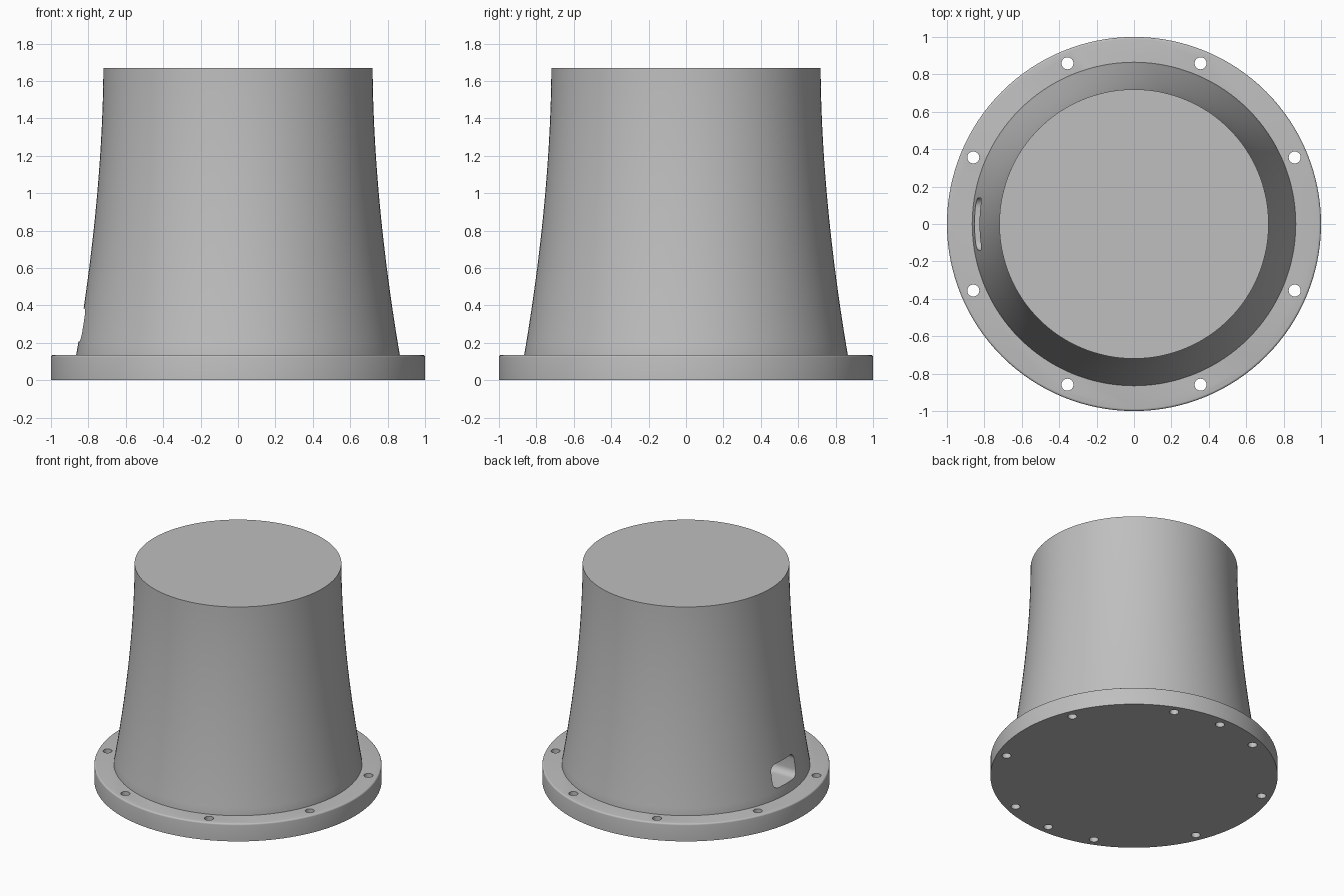
import bpy, bmesh, math
from mathutils import Matrix

if "Cube" in bpy.data.objects:
    bpy.data.objects.remove(bpy.data.objects["Cube"])

SEGMENTS = 128
FLANGE_TOP, TOP = 0.135, 1.67

grey = bpy.data.materials.new("plain_grey")
grey.use_nodes = True
colour = (0.52, 0.52, 0.52, 1)
grey.diffuse_color = colour
grey.node_tree.nodes["Principled BSDF"].inputs["Base Color"].default_value = colour


def add_object(name, bm):
    bmesh.ops.recalc_face_normals(bm, faces=bm.faces)
    mesh = bpy.data.meshes.new(name)
    bm.to_mesh(mesh)
    bm.free()
    mesh.materials.append(grey)
    obj = bpy.data.objects.new(name, mesh)
    bpy.context.collection.objects.link(obj)
    return obj


def turned(name, profile):
    """Solid of revolution with flat caps from (radius, height) points."""
    bm = bmesh.new()
    rings = []
    for r, z in profile:
        rings.append([bm.verts.new((r * math.cos(a), r * math.sin(a), z))
                      for a in (math.tau * i / SEGMENTS for i in range(SEGMENTS))])
    for low, high in zip(rings, rings[1:]):
        for i in range(SEGMENTS):
            j = (i + 1) % SEGMENTS
            bm.faces.new((low[i], low[j], high[j], high[i]))
    bm.faces.new(rings[0][::-1])
    bm.faces.new(rings[-1])
    return add_object(name, bm)


def cut(target, cutter):
    mod = target.modifiers.new("cut", 'BOOLEAN')
    mod.object = cutter
    mod.solver = 'EXACT'
    bpy.context.view_layer.objects.active = target
    bpy.ops.object.modifier_apply(modifier=mod.name)
    bpy.data.objects.remove(cutter)


def smooth(obj):
    bpy.ops.object.select_all(action='DESELECT')
    obj.select_set(True)
    bpy.context.view_layer.objects.active = obj
    bpy.ops.object.shade_smooth_by_angle(angle=math.radians(25))


# Flange disc with a small rounded upper edge
edge = 0.012
arc = [(1 - edge + edge * math.cos(a), FLANGE_TOP - edge + edge * math.sin(a))
       for a in (math.pi / 2 * i / 4 for i in range(5))]
flange = turned("base_flange", [(1, 0)] + arc)

# Eight through holes, and two blind holes in the underside
holes = bmesh.new()
spots = [(22.5 + 45 * i, -0.1, 0.3) for i in range(8)]
spots += [(angle, -0.1, 0.09) for angle in (90, 270)]
for angle, low, high in spots:
    a = math.radians(angle)
    place = Matrix.Translation((0.93 * math.cos(a), 0.93 * math.sin(a), (low + high) / 2))
    bmesh.ops.create_cone(holes, cap_ends=True, segments=32, radius1=0.032,
                          radius2=0.032, depth=high - low, matrix=place)
cut(flange, add_object("hole_cutter", holes))
smooth(flange)

# Column that flares gently toward the flange
steps = 28
height = TOP - FLANGE_TOP
column_profile = [(0.865, 0.1)]
for i in range(steps + 1):
    t = 1 - i / steps
    column_profile.append((0.72 + 0.145 * t ** 1.8, TOP - height * t))
column = turned("tapered_column", column_profile)

# Rounded cable slot low on one side
slot = bmesh.new()
bmesh.ops.create_cube(slot, size=1, matrix=Matrix.Translation((-0.75, 0, 0.295))
                      @ Matrix.Diagonal((0.6, 0.28, 0.175, 1)))
long_edges = [e for e in slot.edges
              if abs(e.verts[0].co.x - e.verts[1].co.x) > 0.1]
bmesh.ops.bevel(slot, geom=long_edges, offset=0.05, segments=8, profile=0.5,
                affect='EDGES')
cut(column, add_object("slot_cutter", slot))
smooth(column)
